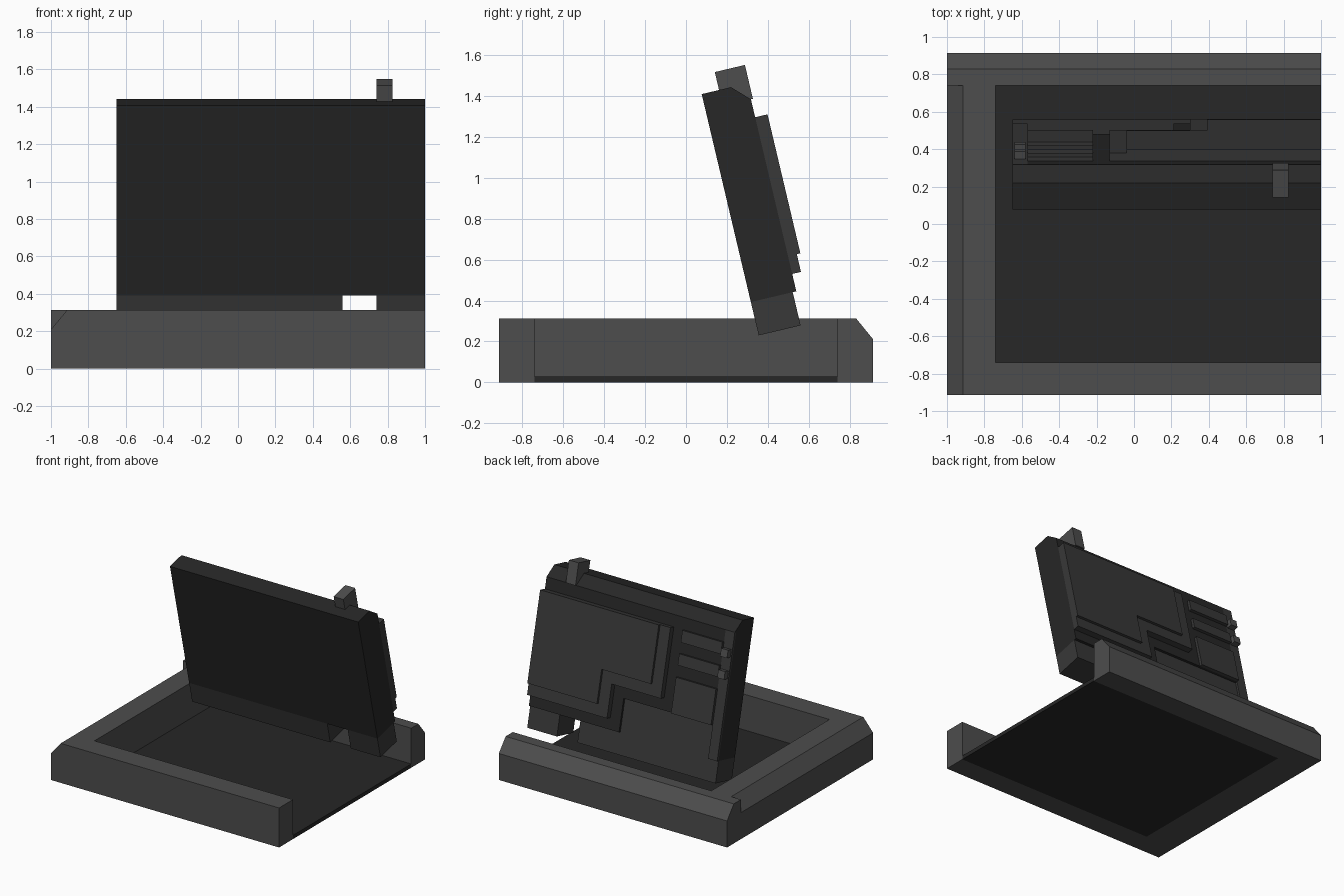
import bpy, bmesh
from mathutils import Vector

if "Cube" in bpy.data.objects:
    bpy.data.objects.remove(bpy.data.objects["Cube"])

X, Y, Z = Vector((1, 0, 0)), Vector((0, 1, 0)), Vector((0, 0, 1))
ZERO = Vector((0, 0, 0))

# Frame of the leaning panel: U runs up its face, V goes through to its back
ORIGIN = Vector((0, 0.355, 0.23))
U = Vector((0, -0.23, 0.973)).normalized()
V = Vector((0, 0.973, 0.23)).normalized()


def grey(name, value):
    mat = bpy.data.materials.new(name)
    mat.diffuse_color = (value, value, value, 1)
    mat.use_nodes = True
    mat.node_tree.nodes["Principled BSDF"].inputs["Base Color"].default_value = mat.diffuse_color
    return mat


RIM, PLATE, DARK = grey("rim_grey", 0.075), grey("plate_grey", 0.04), grey("dark_grey", 0.02)


def prism(name, mat, pts, a, b, n, lo, hi, origin=ZERO):
    """Extrude a profile drawn in the a/b plane along n from lo to hi."""
    bm = bmesh.new()
    rings = [[bm.verts.new(origin + a * p + b * q + n * d) for p, q in pts] for d in (lo, hi)]
    bm.faces.new(rings[0])
    bm.faces.new(rings[1])
    for i in range(len(pts)):
        j = (i + 1) % len(pts)
        bm.faces.new((rings[0][i], rings[0][j], rings[1][j], rings[1][i]))
    bmesh.ops.recalc_face_normals(bm, faces=bm.faces)
    mesh = bpy.data.meshes.new(name)
    bm.to_mesh(mesh)
    bm.free()
    mesh.materials.append(mat)
    ob = bpy.data.objects.new(name, mesh)
    bpy.context.collection.objects.link(ob)
    return ob


def rect(x0, x1, y0, y1):
    return [(x0, y0), (x1, y0), (x1, y1), (x0, y1)]


def plate(name, mat, pts, v0, v1):
    """Flat plate on the leaning panel, outlined in x and U."""
    return prism(name, mat, pts, X, U, V, v0, v1, ORIGIN)


def stepped(x0, x1, u0, u1):
    """Plate outline with a stepped lower edge, cut flush at the open side."""
    return [(x0, u1), (x0, u0 + 0.257), (x1, u0 + 0.257), (x1, u0), (1, u0), (1, u1)]


# Tray: U-shaped rim, open at +x, with chamfered left and back edges
prism("tray_back_wall", RIM, [(0.74, 0), (0.914, 0), (0.914, 0.21), (0.83, 0.313), (0.74, 0.313)],
      Y, Z, X, -1, 1)
left_chamfer = [(-0.914, 0.313), (-1, 0.21), (-1, 0)]
prism("tray_left_wall", RIM, [(-0.74, 0), (-0.74, 0.313)] + left_chamfer, X, Z, Y, -0.74, 0.74)
prism("tray_front_wall", RIM, [(1, 0), (1, 0.313)] + left_chamfer, X, Z, Y, -0.914, -0.74)
prism("tray_floor", DARK, rect(-0.74, 1, -0.74, 0.74), X, Y, Z, 0.0, 0.03)

# Leaning panel: core slab, chamfered light cap strip behind its top edge, two feet
prism("panel_core", DARK, [(0, 0.167), (0, 1.21), (0.147, 1.21), (0.228, 1.13), (0.21, 1.13), (0.21, 0.167)],
      V, U, X, -0.65, 1, ORIGIN)
plate("wide_foot", PLATE, rect(-0.65, 0.56, 0, 0.167), 0, 0.21)
plate("narrow_foot", PLATE, rect(0.74, 1, 0, 0.167), 0, 0.21)
plate("lower_back_skin", PLATE, rect(-0.57, 0.21, 0.167, 0.42), 0.209, 0.211)

# Layered backing plates
plate("backing_layer", DARK, [(-0.57, 1.13), (-0.57, 0.42), (0.21, 0.42), (0.21, 0.167),
                              (1, 0.167), (1, 1.13)], 0.21, 0.228)
plate("side_rim", PLATE, rect(-0.65, -0.57, 0.167, 1.13), 0.21, 0.228)
plate("middle_layer", PLATE, stepped(-0.13, 0.30, 0.254, 1.04), 0.228, 0.272)
plate("outer_layer", PLATE, stepped(-0.04, 0.39, 0.343, 1.04), 0.272, 0.29)

# Slats and knobs near the left edge
for i, (u0, u1) in enumerate([(0.95, 1.04), (0.78, 0.865), (0.42, 0.69)]):
    plate(f"slat_{i + 1}", PLATE, rect(-0.57, -0.22, u0, u1), 0.228, 0.25)
for i, u in enumerate([0.97, 0.81]):
    plate(f"knob_{i + 1}", RIM, rect(-0.64, -0.58, u - 0.03, u + 0.03), 0.228, 0.27)

# Tab standing on the top edge
prism("top_tab", RIM, [(0.087, 1.21), (0.087, 1.30), (0.238, 1.30), (0.238, 1.13), (0.228, 1.13), (0.147, 1.21)],
      V, U, X, 0.74, 0.825, ORIGIN)
